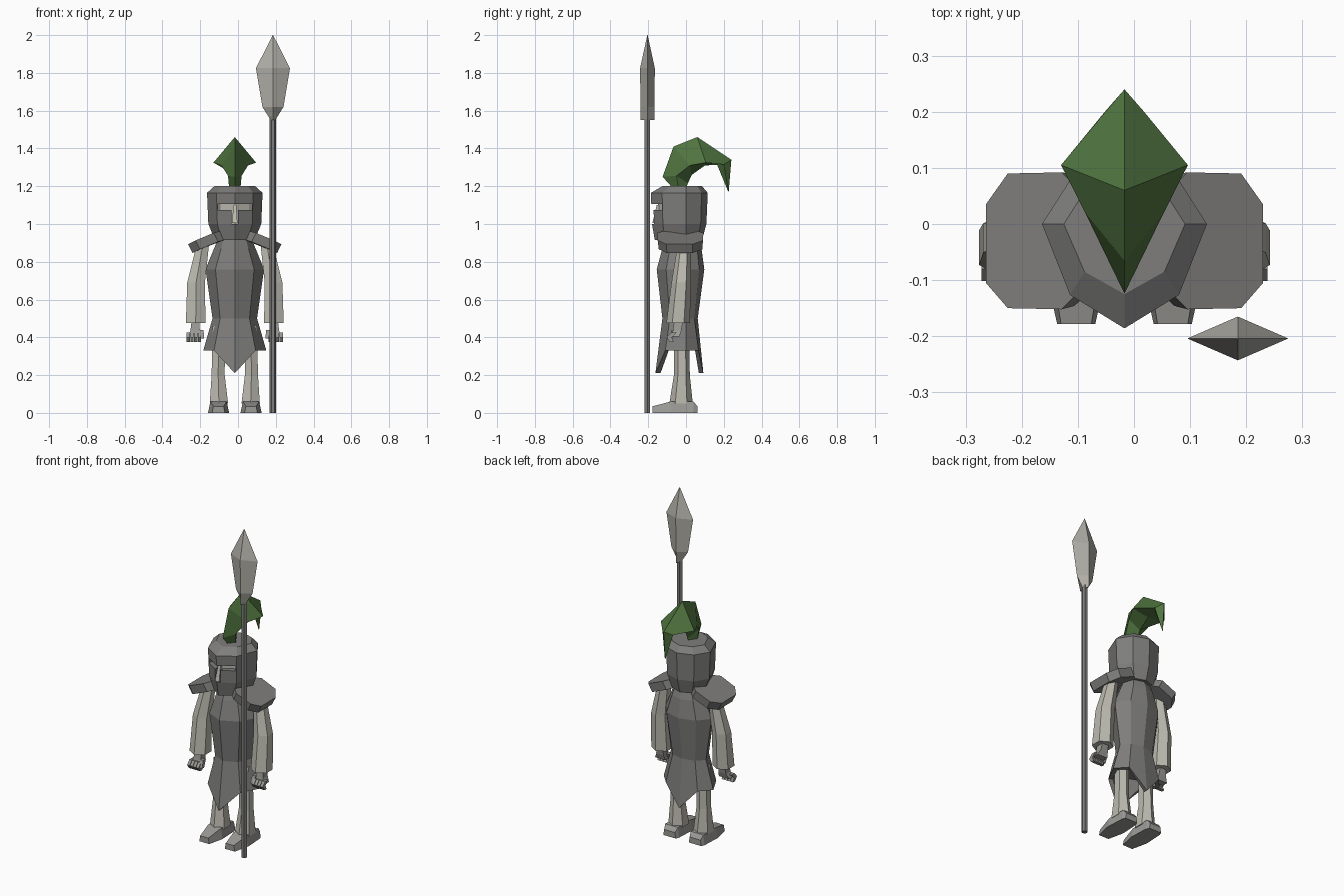
import bpy, bmesh, math

if "Cube" in bpy.data.objects:
    bpy.data.objects.remove(bpy.data.objects["Cube"])

CX = -0.017  # symmetry plane of the figure


def material(name, r, g, b):
    m = bpy.data.materials.new(name)
    m.diffuse_color = (r, g, b, 1)
    m.use_nodes = True
    m.node_tree.nodes["Principled BSDF"].inputs["Base Color"].default_value = m.diffuse_color
    return m


STEEL = material("grey armour", 0.21, 0.208, 0.203)
CLOTH = material("pale cloth", 0.50, 0.49, 0.43)
LEATHER = material("mid grey leather", 0.33, 0.325, 0.305)
BLADE = material("pale metal", 0.44, 0.43, 0.39)
GREEN = material("plume green", 0.08, 0.175, 0.05)


def loft(name, parts, mat, mirror=False, x=CX, y=0):
    """Each part is a list of rings with equal point counts; ends are capped."""
    bm = bmesh.new()
    for rings in parts:
        vs = [[bm.verts.new(p) for p in ring] for ring in rings]
        n = len(vs[0])
        for a, b in zip(vs, vs[1:]):
            for i in range(n):
                j = (i + 1) % n
                bm.faces.new((a[i], a[j], b[j], b[i]))
        bm.faces.new(vs[0][::-1])
        bm.faces.new(vs[-1])
    bmesh.ops.remove_doubles(bm, verts=bm.verts, dist=1e-5)
    bmesh.ops.recalc_face_normals(bm, faces=bm.faces)
    me = bpy.data.meshes.new(name)
    bm.to_mesh(me)
    bm.free()
    me.materials.append(mat)
    ob = bpy.data.objects.new(name, me)
    ob.location = (x, y, 0)
    bpy.context.collection.objects.link(ob)
    if mirror:
        ob.modifiers.new("mirror", 'MIRROR')
    return ob


def oval(z, w, front, back):
    """Eight-sided body section, corners on the axes."""
    base = [(0, -1), (.66, -.68), (1, 0), (.64, .72),
            (0, 1), (-.64, .72), (-1, 0), (-.66, -.68)]
    return [(u * w, v * (front if v < 0 else back), z) for u, v in base]


def ngon(n, cx, cy, z, rx, ry, turn=0.0):
    return [(cx + rx * math.cos(2 * math.pi * (i + turn) / n),
             cy + ry * math.sin(2 * math.pi * (i + turn) / n), z) for i in range(n)]


def rect(x0, x1, y0, y1, z, tilt=0):
    return [(x0, y0, z), (x1, y0, z), (x1, y1, z + tilt), (x0, y1, z + tilt)]


# Helmet with a T-shaped visor opening
helmet = loft("helmet", [[oval(.915, .105, .165, .085), oval(1.0, .14, .18, .108),
                          oval(1.165, .147, .186, .115), oval(1.2, .108, .125, .085)]], STEEL)
tee = [(-.09, 1.105), (.09, 1.105), (.09, 1.075), (.018, 1.075),
       (.018, 1.0), (-.018, 1.0), (-.018, 1.075), (-.09, 1.075)]
cutter = loft("visor_cutter", [[[(u, yy, z) for u, z in tee] for yy in (-.25, -.105)]], STEEL)
cutter.hide_render = True
cutter.hide_viewport = True
cut = helmet.modifiers.new("visor", 'BOOLEAN')
cut.object = cutter
cut.operation = 'DIFFERENCE'
cut.solver = 'EXACT'

# Face and nose behind the visor
loft("face", [[oval(.99, .125, .148, .08), oval(1.12, .125, .148, .08)]], CLOTH)
loft("nose", [[rect(-.014, .014, -.178, -.12, 1.005),
               rect(-.008, .008, -.155, -.12, 1.1)]], CLOTH)

# Long tunic with hollow hem, pointed at front and back
hem = oval(.33, .167, .162, .092)
inner = oval(.33, .14, .135, .068)
for ring in (hem, inner):
    for i in (0, 4):
        ring[i] = (0, ring[i][1], .21)
loft("tunic", [[oval(.93, .085, .10, .06), oval(.87, .11, .125, .082),
                oval(.76, .155, .155, .097), oval(.5, .118, .125, .062),
                hem, inner, oval(.38, .12, .115, .055)]], STEEL)

# Sloping shoulder plates
top = [(.07, -.11, .965), (.112, -.152, .953), (.208, -.15, .913), (.247, -.105, .893),
       (.247, .035, .893), (.208, .09, .913), (.112, .092, .953), (.07, .05, .965)]
under = [(x - .023, y * .96, z - .047) for x, y, z in top]
loft("shoulder_plates", [[under, top]], STEEL, True)

# Sleeved arms
loft("arms", [[ngon(6, .17, -.01, .885, .038, .035, .5),
               ngon(6, .205, -.025, .69, .054, .052, .5),
               ngon(6, .207, -.042, .475, .06, .062, .5)]], CLOTH, True)

# Hands: wrist, palm, curled fingers and thumb
hand = [[rect(.188, .228, -.062, -.015, .49), rect(.185, .235, -.07, -.025, .435),
         rect(.18, .25, -.078, -.035, .405)]]
for i in range(4):
    a = .178 + i * .02
    b = a + .017
    hand.append([rect(a, b, -.08, -.05, .425), rect(a, b, -.102, -.075, .40),
                 rect(a, b, -.085, -.065, .375)])
hand.append([rect(.165, .19, -.075, -.05, .44), rect(.163, .18, -.09, -.07, .395)])
loft("hands", hand, LEATHER, True)

# Flared trouser legs
loft("legs", [[ngon(6, .085, -.022, .46, .038, .04, .5),
               ngon(6, .088, -.022, .2, .04, .042, .5),
               ngon(6, .084, -.026, .05, .056, .062, .5)]], CLOTH, True)

# Boots with low toes: sections run from heel to toe
def boot_section(y, w, tw, h):
    c = .086
    return [(c - w, y, 0), (c + w, y, 0), (c + tw, y, h), (c - tw, y, h)]


loft("boots", [[boot_section(.06, .042, .036, .035), boot_section(.04, .05, .043, .06),
                boot_section(-.08, .056, .043, .06), boot_section(-.178, .034, .027, .035)]],
     LEATHER, True)

# Curved plume: (outer y,z), (half width, y, z), (inner y,z)
plume = [((-.07, 1.19), (.03, -.04, 1.19), (.0, 1.19)),
         ((-.124, 1.25), (.036, -.05, 1.255), (.01, 1.215)),
         ((-.066, 1.41), (.07, .02, 1.31), (.03, 1.26)),
         ((.06, 1.46), (.113, .105, 1.325), (.10, 1.31)),
         ((.24, 1.34), (.035, .2, 1.315), (.16, 1.325)),
         ((.226, 1.17), (.002, .225, 1.17), (.224, 1.17))]
loft("plume", [[[(0, *o), (s[0], s[1], s[2]), (0, *i), (-s[0], s[1], s[2])]
                for o, s, i in plume]], GREEN)

# Spear
SX, SY = .185, -.204
loft("spear_shaft", [[ngon(6, 0, 0, 0, .017, .017), ngon(6, 0, 0, 1.57, .017, .017)]],
     STEEL, x=SX, y=SY)
loft("spear_head", [[ngon(4, 0, 0, 1.55, .012, .036), ngon(4, 0, 0, 1.62, .056, .037),
                     ngon(4, 0, 0, 1.825, .09, .039), ngon(4, 0, 0, 2.0, .001, .001)]],
     BLADE, x=SX, y=SY)
